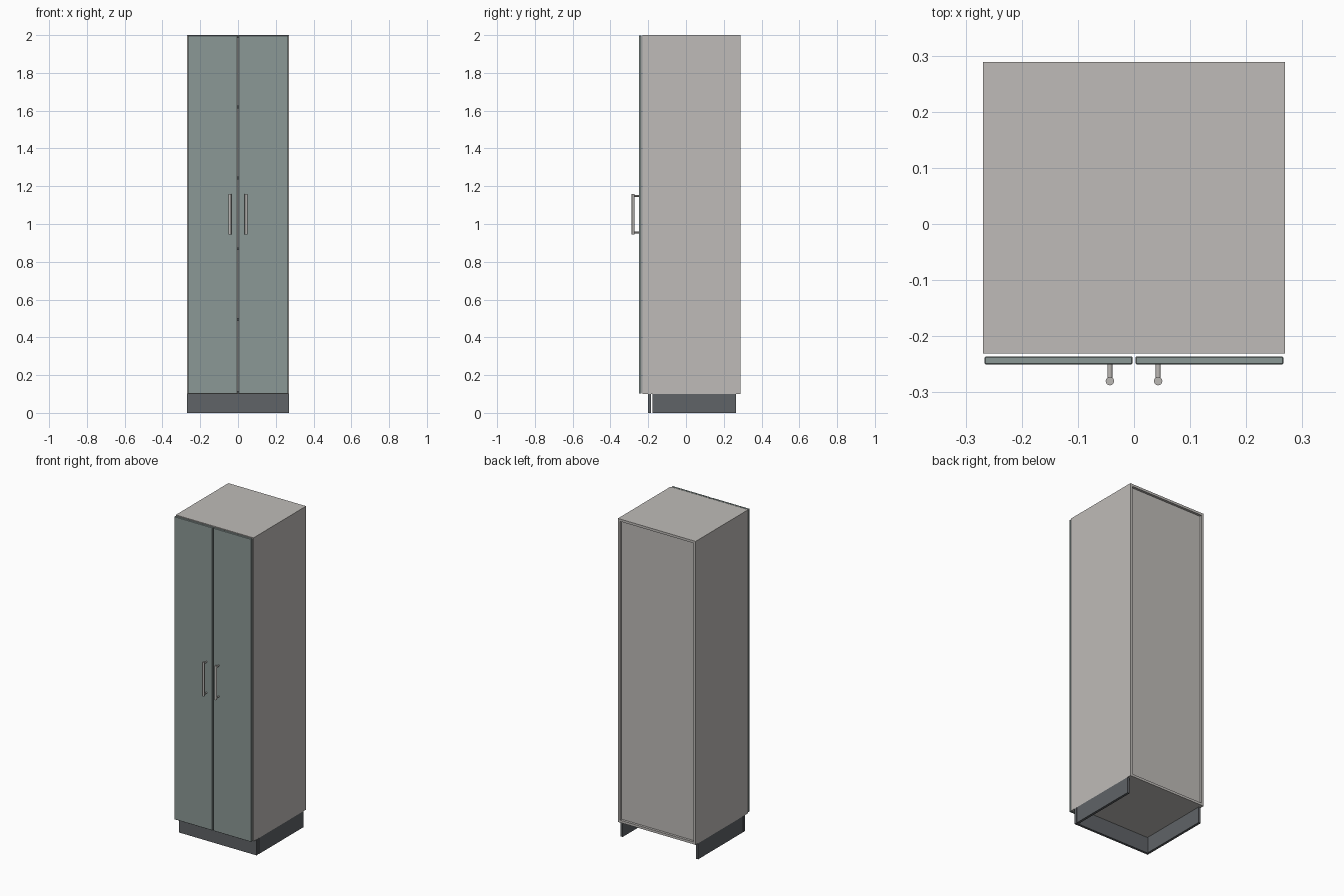
import bpy, bmesh
from mathutils import Matrix, Vector

if "Cube" in bpy.data.objects:
    bpy.data.objects.remove(bpy.data.objects["Cube"])


def material(name, rgb):
    m = bpy.data.materials.new(name)
    m.diffuse_color = (*rgb, 1)
    m.use_nodes = True
    m.node_tree.nodes["Principled BSDF"].inputs["Base Color"].default_value = m.diffuse_color
    return m


PANEL = material("warm_grey_panel", (0.52, 0.50, 0.48))
DOOR = material("grey_green_door", (0.26, 0.315, 0.305))
PLINTH = material("dark_slate_plinth", (0.115, 0.125, 0.135))
METAL = material("handle_metal", (0.50, 0.48, 0.46))


def finish(name, bm, mat):
    me = bpy.data.meshes.new(name)
    bm.to_mesh(me)
    bm.free()
    me.materials.append(mat)
    ob = bpy.data.objects.new(name, me)
    bpy.context.collection.objects.link(ob)
    return ob


def box(name, x, y, z, mat):
    """Box from (min, max) pairs along each axis."""
    bm = bmesh.new()
    size = Vector((x[1] - x[0], y[1] - y[0], z[1] - z[0]))
    mid = Vector((sum(x), sum(y), sum(z))) / 2
    bmesh.ops.create_cube(bm, size=1, matrix=Matrix.Translation(mid) @ Matrix.Diagonal((*size, 1)))
    return finish(name, bm, mat)


def rod(bm, a, b, r):
    """Capped cylinder between two points."""
    a, b = Vector(a), Vector(b)
    turn = (b - a).to_track_quat('Z', 'Y').to_matrix().to_4x4()
    bmesh.ops.create_cone(bm, cap_ends=True, segments=20, radius1=r, radius2=r,
                          depth=(b - a).length, matrix=Matrix.Translation((a + b) / 2) @ turn)


W, T = 0.269, 0.015            # half width, board thickness
FRONT, BACK = -0.231, 0.289    # carcass depth
BASE, TOP = 0.1, 2.0
IN = W - T

# Carcass boards
inner = (-IN, IN)
box("top_board", inner, (FRONT, BACK), (TOP - T, TOP), PANEL)
box("bottom_board", inner, (FRONT, BACK), (BASE, BASE + T), PANEL)
box("back_board", inner, (0.264, 0.274), (BASE + T, TOP - T), PANEL)

# Shelves
for i in range(4):
    z = 0.494 + i * 0.375
    box(f"shelf_{i + 1}", inner, (FRONT + 0.01, 0.264), (z - T / 2, z + T / 2), PANEL)

# Front kick board
box("plinth_front", (-W, W), (-0.2, -0.185), (0, BASE), PLINTH)

# Mirrored parts: sides, plinth sides, doors and handles
for side, s in (("left", -1), ("right", 1)):
    def span(a, b):
        return tuple(sorted((s * a, s * b)))

    box(f"{side}_side", span(IN, W), (FRONT, BACK), (BASE, TOP), PANEL)
    box(f"{side}_plinth", span(IN, W), (-0.178, 0.264), (0, BASE), PLINTH)

    door = box(f"{side}_door", span(0.003, 0.266), (-0.25, -0.236), (BASE + 0.002, TOP - 0.002), DOOR)
    bevel = door.modifiers.new("soft_edge", 'BEVEL')
    bevel.width = 0.0015
    bevel.segments = 1

    # Bar handle on two posts
    x = s * 0.043
    bm = bmesh.new()
    rod(bm, (x, -0.28, 0.945), (x, -0.28, 1.158), 0.0075)
    for z in (0.955, 1.148):
        rod(bm, (x, -0.28, z), (x, -0.249, z), 0.0045)
    handle = finish(f"{side}_handle", bm, METAL)
    bpy.context.view_layer.objects.active = handle
    handle.select_set(True)
    bpy.ops.object.shade_smooth_by_angle()
    handle.select_set(False)
